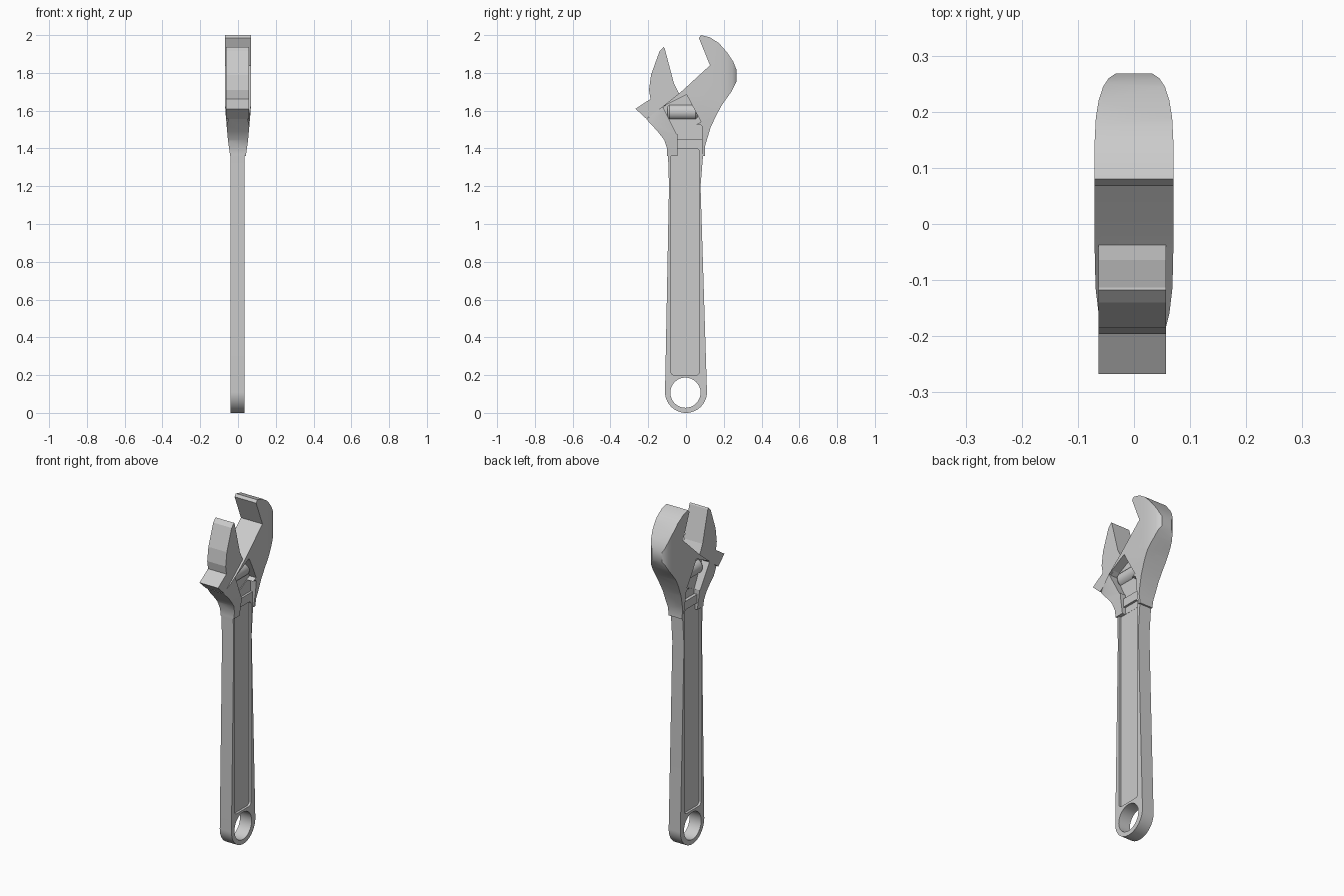
import bpy, bmesh, math
from mathutils import Vector

if "Cube" in bpy.data.objects:
    bpy.data.objects.remove(bpy.data.objects["Cube"])

steel = bpy.data.materials.new("steel_grey")
steel.diffuse_color = (0.6, 0.6, 0.6, 1)
steel.use_nodes = True
steel.node_tree.nodes["Principled BSDF"].inputs["Base Color"].default_value = steel.diffuse_color

CX = -0.003  # mid-plane of handle and sliding jaw


def prism(name, pts, axis, lo, hi):
    """Extrude a 2D outline along x (y,z outline), y (x,z) or z (x,y)."""
    i = "xyz".index(axis)

    def place(p, d):
        c = list(p)
        c.insert(i, d)
        return c
    bm = bmesh.new()
    f = bm.faces.new([bm.verts.new(place(p, lo)) for p in pts])
    ext = bmesh.ops.extrude_face_region(bm, geom=[f])
    move = Vector((0, 0, 0))
    move[i] = hi - lo
    bmesh.ops.translate(bm, vec=move, verts=[g for g in ext["geom"] if isinstance(g, bmesh.types.BMVert)])
    bmesh.ops.recalc_face_normals(bm, faces=bm.faces)
    me = bpy.data.meshes.new(name)
    bm.to_mesh(me)
    bm.free()
    ob = bpy.data.objects.new(name, me)
    bpy.context.collection.objects.link(ob)
    me.materials.append(steel)
    return ob


def boolean(ob, cutter, op):
    m = ob.modifiers.new("cut", "BOOLEAN")
    m.object, m.operation, m.solver = cutter, op, "EXACT"
    bpy.context.view_layer.objects.active = ob
    bpy.ops.object.modifier_apply(modifier=m.name)
    bpy.data.objects.remove(cutter)


def both_sides(ob, pts, floor, cx=0.0):
    """Cut the same pocket into both flat sides, down to the given half thickness."""
    boolean(ob, prism("cutter", pts, "x", cx + floor, 0.2), "DIFFERENCE")
    boolean(ob, prism("cutter", pts, "x", -0.2, cx - floor), "DIFFERENCE")


def arc(cy, cz, r, a0, a1, n):
    return [(cy + r * math.cos(math.radians(a0 + (a1 - a0) * k / n)),
             cz + r * math.sin(math.radians(a0 + (a1 - a0) * k / n))) for k in range(n + 1)]


def round_rect(y0, y1, z0, z1, r):
    return (arc(y1 - r, z1 - r, r, 0, 90, 4) + arc(y0 + r, z1 - r, r, 90, 180, 4)
            + arc(y0 + r, z0 + r, r, 180, 270, 4) + arc(y1 - r, z0 + r, r, 270, 360, 4))


def smooth(ob, angle=30):
    bpy.ops.object.select_all(action="DESELECT")
    ob.select_set(True)
    bpy.context.view_layer.objects.active = ob
    bpy.ops.object.shade_smooth_by_angle(angle=math.radians(angle))


# Handle: tapered bar with round end, hanging hole and recessed panels
outline = arc(0, 0.111, 0.111, 180, 360, 32) + [
    (0.077, 1.2), (0.09, 1.36), (0.09, 1.45), (-0.095, 1.45), (-0.095, 1.36), (-0.09, 1.2)]
handle = prism("handle", outline, "x", CX - 0.038, CX + 0.038)
boolean(handle, prism("cutter", arc(-0.003, 0.107, 0.08, 0, 348.75, 31), "x", -0.2, 0.2), "DIFFERENCE")
both_sides(handle, round_rect(-0.08, 0.071, 0.2, 1.4, 0.018), 0.024, CX)
smooth(handle)

# Head with the fixed jaw
head = prism("head_fixed_jaw", [
    (-0.1, 1.36), (0.1, 1.36), (0.1, 1.41), (0.13, 1.51), (0.16, 1.575), (0.19, 1.63),
    (0.24, 1.7), (0.268, 1.755), (0.268, 1.815), (0.25, 1.86), (0.22, 1.905), (0.175, 1.957),
    (0.127, 1.988), (0.08, 2.0), (0.068, 1.985), (0.127, 1.84), (-0.02, 1.705),
    (-0.12, 1.625), (-0.21, 1.555), (-0.15, 1.49), (-0.115, 1.445), (-0.1, 1.4)], "x", -0.2, 0.2)
# thickness rounding across the width, then taper toward the handle
half = [(0.045, -0.23), (0.053, -0.2), (0.063, -0.16), (0.069, -0.11), (0.07, -0.05), (0.07, 0.15),
        (0.068, 0.19), (0.063, 0.22), (0.055, 0.245), (0.045, 0.26), (0.033, 0.268), (0.02, 0.27)]
boolean(head, prism("cutter", half + [(-x, y) for x, y in reversed(half)], "z", 1.2, 2.2), "INTERSECT")
taper = [(0.0405, 1.34), (0.043, 1.37), (0.053, 1.44), (0.061, 1.53), (0.067, 1.6), (0.07, 1.67), (0.071, 2.1)]
boolean(head, prism("cutter", taper + [(-x, z) for x, z in reversed(taper)], "y", -0.4, 0.4), "INTERSECT")
# worm pocket, and the stepped notch around the handle top
both_sides(head, [(-0.123, 1.622), (0.003, 1.685), (0.08, 1.54), (-0.05, 1.475)], 0.018)
both_sides(head, round_rect(-0.045, 0.085, 1.25, 1.527, 0.016), 0.022)
smooth(head)

# Sliding jaw
jaw = prism("sliding_jaw", [
    (-0.21, 1.557), (-0.267, 1.61), (-0.188, 1.662), (-0.196, 1.71), (-0.185, 1.79), (-0.14, 1.915),
    (-0.118, 1.937), (-0.113, 1.93), (-0.064, 1.745), (-0.033, 1.683), (-0.05, 1.67), (-0.12, 1.618)],
    "x", CX - 0.06, CX + 0.06)

# Adjusting worm with chamfered ends
worm_profile = [(0.036, -0.097), (0.043, -0.088), (0.043, 0.05), (0.036, 0.06)]
bm = bmesh.new()
rings = []
for r, y in worm_profile:
    rings.append([bm.verts.new((CX + r * math.cos(k * math.tau / 24), y, 1.593 + r * math.sin(k * math.tau / 24)))
                  for k in range(24)])
for a, b in zip(rings, rings[1:]):
    for k in range(24):
        bm.faces.new((a[k], a[(k + 1) % 24], b[(k + 1) % 24], b[k]))
bm.faces.new(rings[0])
bm.faces.new(rings[-1])
bmesh.ops.recalc_face_normals(bm, faces=bm.faces)
mesh = bpy.data.meshes.new("adjusting_worm")
bm.to_mesh(mesh)
bm.free()
mesh.materials.append(steel)
worm = bpy.data.objects.new("adjusting_worm", mesh)
bpy.context.collection.objects.link(worm)
smooth(worm)
